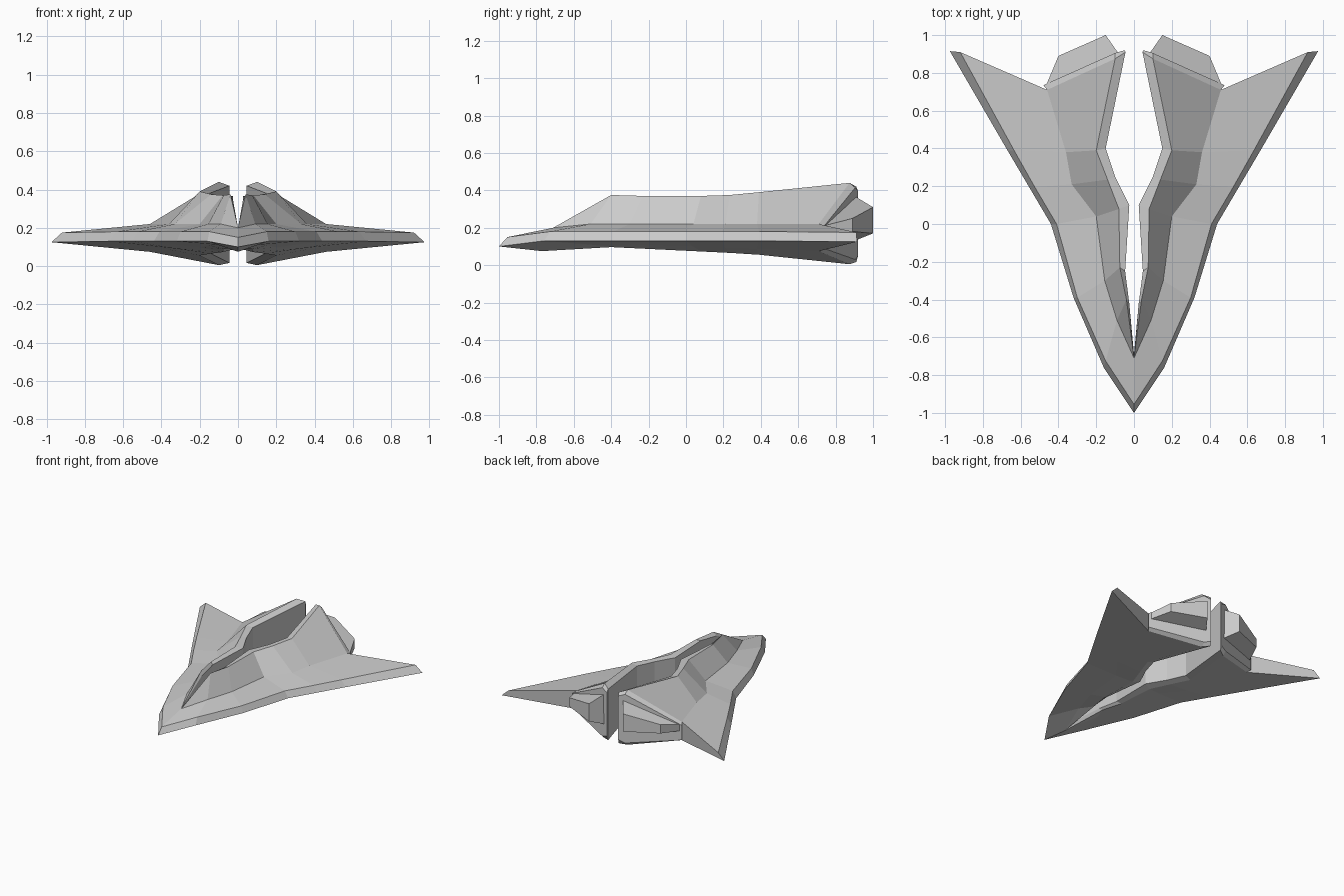
import bpy, bmesh

if "Cube" in bpy.data.objects:
    bpy.data.objects.remove(bpy.data.objects["Cube"])


def build(name, loops, cap_first=False, cap_last=False, extra=None):
    """Skin a list of closed cross-section loops, then mirror across x."""
    bm = bmesh.new()
    rings = [[bm.verts.new(p) for p in loop] for loop in loops]
    for a, b in zip(rings, rings[1:]):
        n = len(a)
        for i in range(n):
            j = (i + 1) % n
            bm.faces.new((a[i], a[j], b[j], b[i]))
    if cap_first:
        bm.faces.new(rings[0])
    if cap_last:
        bm.faces.new(rings[-1])
    if extra:
        extra(bm, rings[-1])
    bmesh.ops.remove_doubles(bm, verts=bm.verts, dist=0.0005)
    bmesh.ops.dissolve_degenerate(bm, edges=bm.edges, dist=0.0001)
    bmesh.ops.recalc_face_normals(bm, faces=bm.faces)
    mesh = bpy.data.meshes.new(name)
    bm.to_mesh(mesh)
    bm.free()
    obj = bpy.data.objects.new(name, mesh)
    bpy.context.collection.objects.link(obj)
    mod = obj.modifiers.new("mirror", 'MIRROR')
    mod.use_axis[0] = True
    mod.merge_threshold = 0.0005
    return obj


# Long edge lines of the right half, nose to tail
rim_low = [(0, -1, .10), (.16, -.76, .13), (.32, -.39, .13), (.44, 0, .13),
           (.555, .195, .13), (.67, .39, .13), (.975, .915, .125)]
rim_top = [(0, -.955, .15), (.15, -.725, .18), (.30, -.39, .18), (.41, 0, .18),
           (.525, .195, .18), (.635, .39, .18), (.92, .91, .175)]
body_base = [(0, -.71, .20), (.09, -.51, .22), (.155, -.30, .22), (.20, .04, .22),
             (.33, .21, .22), (.36, .38, .22), (.46, .71, .22)]
ridge = [(0, -.71, .20), (.04, -.40, .375), (.075, -.23, .37), (.08, .08, .37),
         (.14, .235, .375), (.20, .39, .39), (.10, .875, .44)]
inner_top = [(0, -.71, .20), (.025, -.42, .34), (.047, -.25, .36), (.025, .10, .365),
             (.10, .25, .37), (.15, .40, .38), (.045, .91, .42)]


# The underside repeats the upper lines at a gently sinking height
def keel_z(y):
    return .11 - .05 * (y + .68) / 1.03 if y < .35 else .06 - .055 * (y - .35) / .525


keel = [(x, y, keel_z(y)) for x, y, z in ridge]
inner_low = [(x, y, keel_z(y) + .015) for x, y, z in inner_top]
belly = [(x, y, .11 - .035 * max(0, y + .3)) for x, y, z in body_base]
keel[0] = belly[0] = (0, -.77, .075)
inner_low[0] = (0, -.69, .11)

rails = [rim_low, rim_top, body_base, ridge, inner_top, inner_low, keel, belly]
sections = list(zip(*rails))


# Wing trailing edge, bevelled tail frame and tail plate
def tail(bm, ring):
    bm.faces.new((ring[0], ring[1], ring[2], ring[7]))
    plate = [bm.verts.new(p) for p in (
        (.48, .735, .205), (.10, .905, .415), (.05, .92, .395),
        (.05, .92, .05), (.10, .905, .03), (.48, .735, .09))]
    frame = ring[2:8]
    for i in range(6):
        j = (i + 1) % 6
        if i < 5:
            bm.faces.new((frame[i], frame[j], plate[j], plate[i]))
        else:
            bm.faces.new((frame[5], frame[0], plate[0], plate[5]))
    bm.faces.new(plate)


build("hull", sections, extra=tail)

# Engine block tapering back from the tail plate
engine_root = [(.465, .735, .21), (.08, .90, .37), (.08, .90, .13), (.465, .735, .16)]
engine_end = [(.40, .89, .25), (.15, 1.0, .31), (.15, 1.0, .17), (.40, .89, .18)]
build("engine", [engine_root, engine_end], cap_first=True, cap_last=True)
